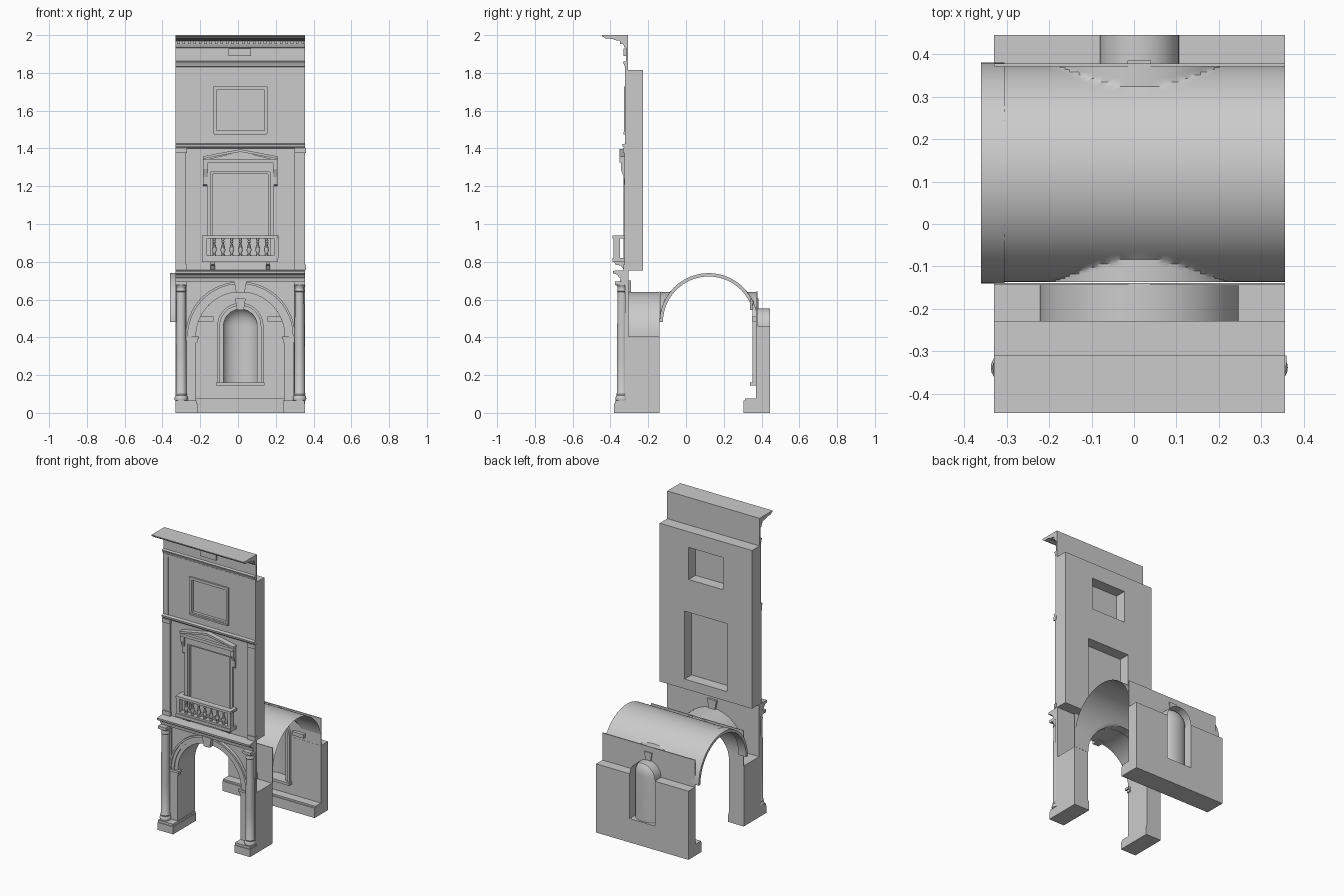
import bpy, bmesh
from math import sin, cos, pi, sqrt

if "Cube" in bpy.data.objects:
    bpy.data.objects.remove(bpy.data.objects["Cube"])

CX, X0, X1 = 0.0125, -0.33, 0.355      # bay centre and edges
WALL = -0.318                           # upper facade plane


def finish(name, bm, smooth=False):
    bmesh.ops.remove_doubles(bm, verts=bm.verts, dist=1e-5)
    bmesh.ops.recalc_face_normals(bm, faces=bm.faces)
    me = bpy.data.meshes.new(name)
    bm.to_mesh(me)
    bm.free()
    ob = bpy.data.objects.new(name, me)
    bpy.context.collection.objects.link(ob)
    if smooth:
        bpy.ops.object.select_all(action='DESELECT')
        ob.select_set(True)
        bpy.context.view_layer.objects.active = ob
        bpy.ops.object.shade_smooth_by_angle(angle=0.6)
    return ob


def prism(name, pts, axis, a, b, smooth=False):
    """Extrude a polygon: axis 'y' takes (x, z) points, axis 'x' takes (y, z)."""
    bm = bmesh.new()
    at = (lambda p, t: (p[0], t, p[1])) if axis == 'y' else (lambda p, t: (t, p[0], p[1]))
    f0 = [bm.verts.new(at(p, a)) for p in pts]
    f1 = [bm.verts.new(at(p, b)) for p in pts]
    bm.faces.new(f0)
    bm.faces.new(f1[::-1])
    for i in range(len(pts)):
        j = (i + 1) % len(pts)
        bm.faces.new((f0[i], f0[j], f1[j], f1[i]))
    return finish(name, bm, smooth)


def box(name, x0, x1, y0, y1, z0, z1):
    return prism(name, [(x0, z0), (x1, z0), (x1, z1), (x0, z1)], 'y', y0, y1)


def sheet(name, nu, nv, f):
    bm = bmesh.new()
    g = [[bm.verts.new(f(i / nu, j / nv)) for j in range(nv + 1)] for i in range(nu + 1)]
    for i in range(nu):
        for j in range(nv):
            bm.faces.new((g[i][j], g[i + 1][j], g[i + 1][j + 1], g[i][j + 1]))
    return finish(name, bm, True)


def lathe(name, prof, x, y, n=20):
    return sheet(name, n, len(prof) - 1, lambda u, v: (
        x + prof[round(v * (len(prof) - 1))][0] * cos(2 * pi * u),
        y + prof[round(v * (len(prof) - 1))][0] * sin(2 * pi * u),
        prof[round(v * (len(prof) - 1))][1]))


def arc(r, zs, n=32):
    return [(CX - r * cos(pi * i / n), zs + r * sin(pi * i / n)) for i in range(n + 1)]


def legs(r, zs, z0):
    a = arc(r, zs)
    return a if z0 >= zs else [(CX - r, z0)] + a + [(CX + r, z0)]


def arch_panel(name, r, zs, z0, z1, y0, y1):
    prism(name, [(X0, z0)] + legs(r, zs, z0) + [(X1, z0), (X1, z1), (X0, z1)], 'y', y0, y1)


def arch_band(name, ri, ro, zs, z0, y0, y1):
    prism(name, legs(ro, zs, z0) + legs(ri, zs, z0)[::-1], 'y', y0, y1, True)


def frame(name, x0, x1, z0, z1, t, y0, y1):
    prism(name + "_left", [(x0, z0), (x0 + t, z0 + t), (x0 + t, z1 - t), (x0, z1)], 'y', y0, y1)
    prism(name + "_right", [(x1, z0), (x1, z1), (x1 - t, z1 - t), (x1 - t, z0 + t)], 'y', y0, y1)
    prism(name + "_head", [(x0, z1), (x0 + t, z1 - t), (x1 - t, z1 - t), (x1, z1)], 'y', y0, y1)
    prism(name + "_foot", [(x0, z0), (x1, z0), (x1 - t, z0 + t), (x0 + t, z0 + t)], 'y', y0, y1)


def mirrored(x0, x1):
    """An x range on the left and its mirror about the bay centre."""
    return [("left", x0, x1), ("right", 2 * CX - x1, 2 * CX - x0)]


# Ground floor piers with plinths and imposts
R, ZS = 0.235, 0.405
for s, a, b in mirrored(X0, CX - R):
    box("pier_" + s, a, b, -0.31, -0.14, 0.05, ZS)
for s, a, b in mirrored(X0, CX - R + 0.008):
    box("pier_plinth_" + s, a, b, -0.38, -0.14, 0, 0.05)
    box("pier_plinth_cap_" + s, a, b - 0.004, -0.375, -0.14, 0.05, 0.065)
for s, a, b in mirrored(CX - 0.295, CX - R + 0.015):
    box("impost_" + s, a, b, -0.332, -0.3, 0.39, 0.405)
    box("impost_neck_" + s, a + 0.005, b - 0.008, -0.325, -0.3, 0.372, 0.39)
    box("arch_pilaster_" + s, a + 0.01, b - 0.015, -0.32, -0.305, 0.065, 0.372)

# Ground floor arch: front and rear spandrels, open soffit shell, archivolt
arch_panel("front_spandrel", R, ZS, ZS, 0.755, -0.312, -0.304)
arch_panel("rear_spandrel", R, ZS, ZS, 0.642, -0.144, -0.139)
sheet("arch_soffit", 32, 1, lambda u, v: (
    CX - R * cos(pi * u), -0.305 + 0.165 * v, ZS + R * sin(pi * u)))
arch_band("archivolt_inner", R, 0.258, ZS, ZS, -0.32, -0.31)
arch_band("archivolt_middle", 0.258, 0.278, ZS, ZS, -0.326, -0.31)
arch_band("archivolt_outer", 0.278, 0.29, ZS, ZS, -0.334, -0.31)
prism("arch_keystone", [(CX - 0.022, 0.635), (CX + 0.022, 0.635), (CX + 0.034, 0.7),
                        (CX - 0.034, 0.7)], 'y', -0.35, -0.29)

# Engaged columns
COL = [(0.033, 0.065), (0.036, 0.075), (0.033, 0.088), (0.029, 0.092), (0.031, 0.1), (0.028, 0.106),
       (0.028, 0.3), (0.024, 0.64), (0.028, 0.645), (0.024, 0.652), (0.024, 0.665), (0.032, 0.678)]
for s, a, b in mirrored(X0, -0.272):
    lathe("column_" + s, COL, (a + b) / 2, -0.338)
    box("column_abacus_" + s, a, b, -0.376, -0.305, 0.676, 0.695)
    box("column_backing_" + s, a, b, -0.322, -0.305, 0.065, 0.69)

# Entablature, string course and crowning cornice profiles
prism("lower_entablature", [(-0.305, 0.695), (-0.345, 0.695), (-0.348, 0.715), (-0.355, 0.718),
      (-0.365, 0.732), (-0.386, 0.738), (-0.388, 0.752), (-0.305, 0.757)], 'x', X0, X1)
prism("string_course", [(-0.31, 1.4), (-0.328, 1.402), (-0.336, 1.412), (-0.338, 1.422),
      (-0.31, 1.428)], 'x', X0, X1)
prism("architrave_moulding", [(-0.31, 1.83), (-0.324, 1.833), (-0.328, 1.845), (-0.334, 1.858),
      (-0.31, 1.864)], 'x', X0, X1)
box("attic_wall", X0, X1, WALL, -0.308, 1.81, 1.99)
prism("top_cornice", [(-0.308, 1.93), (-0.326, 1.935), (-0.332, 1.95), (-0.335, 1.968),
      (-0.38, 1.974), (-0.385, 1.98), (-0.428, 1.982), (-0.434, 1.988), (-0.445, 1.994),
      (-0.445, 2.0), (-0.308, 2.0)], 'x', X0, X1)
for i in range(24):
    x = X0 + 0.008 + i * 0.0286
    box(f"dentil_{i}", x, x + 0.014, -0.35, -0.33, 1.953, 1.97)
box("frieze_block", -0.05, 0.068, -0.33, -0.31, 1.89, 1.93)

# Upper wall with two window openings
wall = box("upper_wall", X0, X1, WALL, -0.228, 0.755, 1.815)
for n, a, b, c, d in (("tall", -0.145, 0.17, 0.82, 1.275), ("small", -0.115, 0.14, 1.495, 1.71)):
    cut = box(n + "_window_cutter", a, b, -0.5, 0, c, d)
    cut.hide_render = True
    cut.hide_viewport = True
    m = wall.modifiers.new(n, 'BOOLEAN')
    m.operation = 'DIFFERENCE'
    m.solver = 'EXACT'
    m.object = cut
    box(n + "_window_pane", a, b, -0.307, -0.302, c, d)

# Upper pilasters and third floor border strips
for s, a, b in mirrored(X0, -0.275):
    box("pilaster_" + s, a, b, -0.326, -0.31, 0.757, 1.375)
    box("pilaster_base_" + s, a, b + 0.004, -0.332, -0.31, 0.757, 0.785)
    box("pilaster_cap_" + s, a, b + 0.004, -0.334, -0.31, 1.375, 1.402)
for s, a, b in mirrored(X0, -0.292):
    box("third_floor_strip_" + s, a, b, -0.323, -0.315, 1.428, 1.832)
box("third_floor_head_strip", X0, X1, -0.323, -0.31, 1.815, 1.832)

# Window surrounds
frame("small_window_frame", -0.132, 0.157, 1.478, 1.728, 0.018, -0.328, -0.31)
box("small_window_sill", -0.127, 0.152, -0.332, -0.31, 1.475, 1.486)
frame("tall_window_frame", -0.165, 0.19, 0.8, 1.295, 0.02, -0.33, -0.31)
frame("tall_window_inner_frame", -0.147, 0.172, 0.818, 1.277, 0.012, -0.322, -0.305)
box("window_lintel", -0.172, 0.197, -0.334, -0.315, 1.295, 1.325)
box("pediment_base", -0.184, 0.209, -0.352, -0.315, 1.325, 1.345)
prism("pediment_field", [(-0.17, 1.34), (0.195, 1.34), (CX, 1.385)], 'y', -0.332, -0.315)
prism("pediment_raking_cornice", [(-0.186, 1.345), (CX, 1.382), (0.211, 1.345), (0.211, 1.358),
      (CX, 1.396), (-0.186, 1.358)], 'y', -0.352, -0.315)
for s, a, b in mirrored(-0.184, -0.16):
    prism("pediment_bracket_" + s, [(-0.315, 1.2), (-0.328, 1.21), (-0.33, 1.25), (-0.345, 1.29),
          (-0.345, 1.325), (-0.315, 1.325)], 'x', a, b)

# Balcony
box("balcony_floor", -0.19, 0.213, -0.388, -0.31, 0.8, 0.82)
box("balcony_bottom_rail", -0.184, 0.207, -0.384, -0.35, 0.82, 0.832)
box("balcony_top_rail", -0.19, 0.213, -0.388, -0.346, 0.922, 0.938)
for s, a, b in mirrored(-0.19, -0.165):
    box("balcony_post_" + s, a, b, -0.384, -0.35, 0.82, 0.922)
    box("balcony_side_rail_" + s, a, b, -0.36, -0.31, 0.922, 0.938)
for s, a, b in mirrored(-0.145, -0.122):
    prism("balcony_bracket_" + s, [(-0.31, 0.757), (-0.33, 0.76), (-0.345, 0.78), (-0.375, 0.785),
          (-0.38, 0.802), (-0.31, 0.802)], 'x', a, b)
BAL = [(0.01, 0.83), (0.01, 0.838), (0.006, 0.842), (0.013, 0.86), (0.011, 0.876),
       (0.005, 0.898), (0.009, 0.906), (0.006, 0.912), (0.01, 0.924)]
for i in range(7):
    lathe(f"baluster_{i}", BAL, CX + (i - 3) * 0.046, -0.367, 10)

# Rear wall with arched opening
NR, NZ, SILL = 0.093, 0.46, 0.16
for s, a, b in mirrored(X0, CX - NR):
    box("rear_wall_" + s, a, b, 0.37, 0.445, SILL, NZ)
box("rear_wall_base", X0, X1, 0.37, 0.445, 0, SILL)
box("rear_plinth", X0, X1, 0.305, 0.37, 0, 0.065)
box("rear_plinth_cap", X0, X1, 0.312, 0.37, 0.065, 0.076)
arch_panel("rear_wall_upper", NR, NZ, NZ, 0.642, 0.371, 0.378)
sheet("niche_soffit", 24, 1, lambda u, v: (
    CX - NR * cos(pi * u), 0.375 + 0.07 * v, NZ + NR * sin(pi * u)))


# Niche: half cylinder with a domed head
def niche(u, v):
    t = max(0, v - 0.1) / 0.9 * pi / 2
    k = cos(t)
    return (CX - NR * k * cos(pi * u), 0.372 + 0.062 * k * sin(pi * u),
            SILL if v == 0 else NZ + NR * sin(t))


sheet("niche_shell", 20, 10, niche)
arch_band("niche_frame_inner", NR - 0.004, 0.108, NZ, SILL, 0.36, 0.373)
arch_band("niche_frame_outer", 0.108, 0.122, NZ, SILL, 0.352, 0.373)
box("niche_sill", CX - 0.128, CX + 0.128, 0.34, 0.373, 0.145, 0.162)
prism("niche_keystone", [(CX - 0.018, 0.545), (CX + 0.018, 0.545), (CX + 0.028, 0.605),
                         (CX - 0.028, 0.605)], 'y', 0.34, 0.385)
for s, a, b in mirrored(-0.215, -0.13):
    box("rear_impost_" + s, a, b, 0.35, 0.373, 0.485, 0.51)

# Barrel vault with lunettes towards both arches, and a transverse rib
VY, VR, VZ = 0.12, 0.257, 0.48


def vault(u, v):
    x, y = -0.306 + (X1 + 0.306) * u, VY - VR * cos(pi * v)
    d = abs(x - CX)
    lunette = ZS + sqrt(R * R - d * d) if d < R else 0
    return x, y, max(VZ + VR * sin(pi * v), lunette)


sheet("vault", 60, 48, vault)
ring = [(VY - q * cos(pi * i / 32), VZ + q * sin(pi * i / 32)) for q, o in ((VR + 0.003, 1), (VR - 0.015, -1))
        for i in range(33)[::o]]
prism("vault_rib", ring, 'x', -0.36, -0.305, True)
